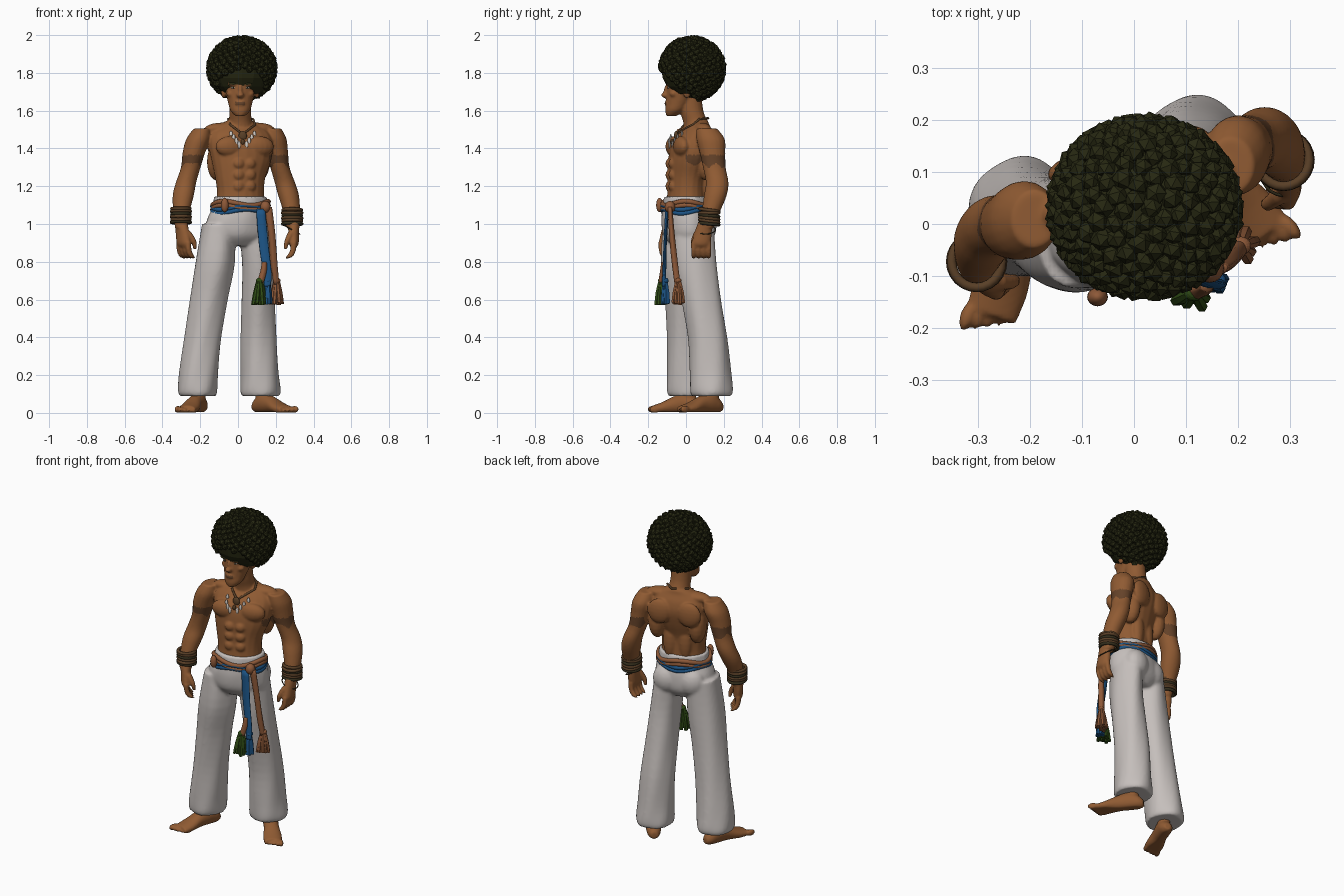
import bpy, bmesh, math, random
from mathutils import Vector, Matrix
from mathutils.bvhtree import BVHTree

if "Cube" in bpy.data.objects:
    bpy.data.objects.remove(bpy.data.objects["Cube"])
random.seed(3)


def material(name, *rgb):
    m = bpy.data.materials.new(name)
    m.use_nodes = True
    m.diffuse_color = (*rgb, 1)
    m.node_tree.nodes["Principled BSDF"].inputs["Base Color"].default_value = (*rgb, 1)
    return m


skin = material("skin", .28, .105, .033)
ink = material("tattoo", .13, .055, .022)
black = material("hair", .02, .021, .006)
cotton = material("trouser cotton", .56, .52, .5)
blue = material("blue cloth", .012, .09, .24)
green = material("green tassel", .03, .075, .008)
tan = material("tan cloth", .27, .1, .04)
cord_brown = material("cord brown", .1, .05, .02)
dark = material("dark leather", .035, .028, .012)
bone = material("bone", .65, .6, .55)


def turn(x, y, z, degrees):
    return Matrix.Translation((x, y, z)) @ Matrix.Rotation(math.radians(degrees), 4, 'Z')


def loft(bm, pts, m=Matrix(), ripple=0, lobes=5, n=20, steps=4):
    """Skin elliptical rings (x, y, z, half width, half depth) with a smooth spline."""
    p = [Vector(q) for q in pts]
    last, rings = len(p) - 1, []
    for k in range(last * steps + 1):
        i = min(k // steps, last - 1)
        t = k / steps - i
        a, b, c, d = p[max(i - 1, 0)], p[i], p[i + 1], p[min(i + 2, last)]
        q = (b * 2 + (c - a) * t + (a * 2 - b * 5 + c * 4 - d) * t * t
             + (b * 3 - a - c * 3 + d) * t ** 3) * .5
        ring = []
        for j in range(n):
            u = math.tau * j / n
            r = 1 + ripple * math.sin(lobes * u + k * .35)
            co = m @ Vector((q[0] + q[3] * r * math.cos(u), q[1] + q[4] * r * math.sin(u), q[2]))
            co.z = max(co.z, .004)
            ring.append(bm.verts.new(co))
        rings.append(ring)
    for lo, hi in zip(rings, rings[1:]):
        for j in range(n):
            bm.faces.new((lo[j - 1], lo[j], hi[j], hi[j - 1]))
    bm.faces.new(rings[0][::-1])
    bm.faces.new(rings[-1])


def blob(bm, loc, size, m=Matrix()):
    bmesh.ops.create_uvsphere(bm, u_segments=16, v_segments=10, radius=1,
                              matrix=m @ Matrix.Translation(loc) @ Matrix.Diagonal((*size, 1)))


def finish(name, bm, mat, smooth=True, voxel=0, relax=4):
    bmesh.ops.recalc_face_normals(bm, faces=bm.faces)
    mesh = bpy.data.meshes.new(name)
    bm.to_mesh(mesh)
    bm.free()
    ob = bpy.data.objects.new(name, mesh)
    bpy.context.collection.objects.link(ob)
    if voxel:  # fuse overlapping volumes into one surface
        r = ob.modifiers.new("fuse", 'REMESH')
        r.mode, r.voxel_size = 'VOXEL', voxel
        s = ob.modifiers.new("relax", 'SMOOTH')
        s.factor, s.iterations = .5, relax
        bpy.context.view_layer.update()
        dg = bpy.context.evaluated_depsgraph_get()
        mesh = bpy.data.meshes.new_from_object(ob.evaluated_get(dg))
        ob.modifiers.clear()
        ob.data = mesh
    mesh.materials.clear()
    mesh.materials.append(mat)
    mesh.polygons.foreach_set("use_smooth", [smooth] * len(mesh.polygons))
    return ob


def cord(name, pts, radius, mat, closed=False):
    cu = bpy.data.curves.new(name, 'CURVE')
    cu.dimensions, cu.bevel_depth, cu.bevel_resolution = '3D', radius, 2
    sp = cu.splines.new('POLY')
    sp.points.add(len(pts) - 1)
    for point, co in zip(sp.points, pts):
        point.co = (*co, 1)
    sp.use_cyclic_u = closed
    tmp = bpy.data.objects.new(name, cu)
    mesh = bpy.data.meshes.new_from_object(tmp)
    bpy.data.objects.remove(tmp)
    bm = bmesh.new()
    bm.from_mesh(mesh)
    return finish(name, bm, mat)


def oval(m, rx, ry, wave=0, lobes=3, phase=0, n=48):
    angles = [math.tau * i / n for i in range(n)]
    return [m @ Vector((rx * math.cos(u), ry * math.sin(u), wave * math.sin(lobes * u + phase)))
            for u in angles]


# Body: torso, neck, head, arms, hands and feet fused into one skin
TORSO = turn(.01, .05, 0, 15)
body = bmesh.new()
loft(body, [(-.01, -.05, 1.08, .135, .105), (-.01, -.048, 1.17, .127, .097),
            (-.01, -.045, 1.25, .137, .096), (0, -.03, 1.34, .163, .11),
            (0, -.015, 1.42, .175, .113), (0, 0, 1.48, .165, .09),
            (0, .01, 1.525, .11, .06), (0, .015, 1.55, .06, .05)], TORSO)
for s in (-1, 1):
    blob(body, (s * .078, -.098, 1.41), (.082, .04, .055), TORSO)   # chest
    blob(body, (s * .09, .085, 1.42), (.07, .03, .075), TORSO)      # shoulder blade
    blob(body, (s * .12, .03, 1.33), (.05, .06, .1), TORSO)         # side muscle
    blob(body, (s * .09, .01, 1.505), (.1, .045, .032), TORSO)      # neck slope
    blob(body, (s * .045, .03, 1.22), (.04, .03, .11), TORSO)       # lower back
    for row in range(3):
        blob(body, (s * .031 - .01, -.132, 1.2 + row * .06), (.03, .02, .028), TORSO)
loft(body, [(.012, .06, 1.48, .08, .07), (.012, .05, 1.54, .062, .065),
            (.012, .03, 1.6, .058, .062), (.012, .02, 1.7, .058, .06)])
loft(body, [(.012, -.078, 1.572, .026, .026), (.012, -.058, 1.6, .052, .052),
            (.012, -.04, 1.64, .064, .066), (.012, -.02, 1.69, .076, .084),
            (.012, -.01, 1.73, .083, .092), (.012, 0, 1.78, .085, .1), (.012, .01, 1.83, .07, .08)])
HEAD = Matrix.Translation((.012, 0, 0))
blob(body, (0, -.108, 1.683), (.02, .024, .016), HEAD)
blob(body, (0, -.102, 1.705), (.011, .016, .034), HEAD)
blob(body, (0, -.1, 1.638), (.028, .014, .016), HEAD)
blob(body, (0, -.088, 1.592), (.026, .02, .02), HEAD)
for s in (-1, 1):
    blob(body, (s * .037, -.088, 1.742), (.034, .018, .012), HEAD)
    blob(body, (s * .05, -.065, 1.69), (.024, .022, .02), HEAD)
    blob(body, (s * .088, .005, 1.7), (.014, .022, .035), HEAD)
loft(body, [(-.19, .01, 1.505, .045, .055), (-.21, .008, 1.45, .064, .075),
            (-.233, 0, 1.38, .06, .068), (-.25, 0, 1.3, .052, .058), (-.275, -.005, 1.22, .054, .057),
            (-.29, -.03, 1.15, .056, .056), (-.3, -.065, 1.06, .043, .044), (-.3, -.085, .98, .034, .038)])
loft(body, [(.185, .11, 1.505, .045, .055), (.195, .13, 1.45, .062, .075),
            (.207, .14, 1.38, .058, .068), (.222, .15, 1.3, .051, .06), (.248, .165, 1.22, .054, .06),
            (.268, .155, 1.15, .055, .06), (.285, .13, 1.06, .044, .048), (.29, .11, .98, .034, .038)])
for s, m in ((1, turn(-.3, -.085, .99, 38)), (-1, turn(.295, .1, .99, 0))):
    loft(body, [(0, 0, .02, .032, .036), (0, -.01, -.04, .028, .047),
                (0, -.02, -.09, .027, .05), (0, -.02, -.11, .018, .042)], m)
    for i in range(4):
        y = -.06 + i * .027
        loft(body, [(0, y, -.085, .016, .014), (s * .004, y, -.13, .016, .0135),
                    (s * .022, y, -.162, .018, .012), (s * .038, y, -.172, .01, .008)], m, n=10)
    loft(body, [(s * .012, -.04, -.03, .018, .018), (s * .035, -.06, -.08, .015, .015),
                (s * .045, -.06, -.125, .009, .009)], m, n=10)
for s, heel, toe in ((-1, (-.195, .05), (-.285, -.205)), (1, (.105, .165), (.265, -.03))):
    start, end = Vector((*heel, 0)), Vector((*toe, 0))
    way = (end - start).normalized()
    side = Vector((0, 0, 1)).cross(way)
    m = Matrix((side, (0, 0, 1), way)).transposed().to_4x4()
    m.translation = start
    loft(body, [(0, .03, -.03, .02, .02), (0, .04, 0, .038, .04), (0, .052, .05, .043, .055),
                (0, .045, .11, .043, .047), (0, .026, .18, .053, .033), (0, .018, .24, .05, .02)], m)
    loft(body, [(0, 0, .03, .035, .035), (0, 0, .12, .036, .038), (0, 0, .22, .045, .045)],
         Matrix.Translation(start + way * .035))
    for i in range(5):
        r = .019 - i * .0022
        blob(body, (s * (.042 - i * .021), r, .255 - i * .01), (r * .75, r, .03), m)
body = finish("body", body, skin, voxel=.0065, relax=3)

# Painted arm bands, eyebrows and lips, chosen by position on the skin
for mat in (ink, black):
    body.data.materials.append(mat)
for f in body.data.polygons:
    x, y, z = f.center
    dx = abs(x - .012)
    if abs(x) > .165 and 1.31 + .012 * math.sin(90 * y) < z < 1.365:
        f.material_index = 1
    elif y < -.07 and dx < .026 and 1.63 < z < 1.646:
        f.material_index = 1
    elif y < -.05 and .014 < dx < .062 and 1.737 < z < 1.75:
        f.material_index = 2
tree = BVHTree.FromPolygons([v.co for v in body.data.vertices],
                            [f.vertices[:] for f in body.data.polygons])


def in_front(x, z, gap=.002):
    return Vector((x, tree.ray_cast(Vector((x, -1, z)), Vector((0, 1, 0)))[0].y - gap, z))


eyes, pupils = bmesh.new(), bmesh.new()
for s in (-1, 1):
    spot = in_front(.012 + s * .036, 1.722, 0)
    blob(eyes, spot, (.014, .003, .005))
    blob(pupils, spot, (.005, .005, .005))
finish("eye_whites", eyes, bone)
finish("pupils", pupils, black)

# Hair: rounded core covered in small clumps, open over the face
hair = bmesh.new()
MIDDLE, SIZE = Vector((.02, .032, 1.822)), Vector((.172, .163, .16))
blob(hair, MIDDLE, SIZE)
COUNT = 330
for i in range(COUNT):
    h = 1 - 2 * (i + .5) / COUNT
    u, w = i * math.pi * (3 - math.sqrt(5)), math.sqrt(1 - h * h)
    p = MIDDLE + Vector((w * math.cos(u), w * math.sin(u), h)) * SIZE
    if p.z > 1.75 - .85 * (p.y + .05):
        spin = Matrix.Rotation(random.uniform(0, 3), 4, (1, 1, 1))
        bmesh.ops.create_icosphere(hair, subdivisions=1, radius=random.uniform(.019, .024),
                                   matrix=Matrix.Translation(p) @ spin)
finish("hair", hair, black, smooth=False)

# Trousers: hips and two flared legs
trousers = bmesh.new()
loft(trousers, [(-.01, -.05, 1.145, .142, .113), (-.01, -.05, 1.09, .15, .12),
                (-.018, -.045, 1.02, .172, .13), (-.02, -.04, .94, .17, .122),
                (-.015, -.035, .885, .11, .08)], TORSO, ripple=.008, lobes=9, n=36)
for s in (-1, 1):
    blob(trousers, (s * .075 - .01, .035, .985), (.08, .06, .085), TORSO)
loft(trousers, [(-.105, -.015, 1, .085, .11), (-.122, -.02, .8, .104, .112), (-.155, -.01, .6, .1, .1),
                (-.185, 0, .4, .098, .1), (-.207, .008, .22, .103, .11),
                (-.215, .014, .12, .104, .116), (-.214, .014, .09, .096, .106)],
     ripple=.022, n=36)
loft(trousers, [(.08, .035, 1, .08, .11), (.1, .05, .8, .08, .11), (.106, .082, .6, .087, .105),
                (.11, .115, .4, .095, .104), (.115, .128, .22, .1, .11),
                (.118, .134, .12, .107, .113), (.118, .134, .09, .1, .105)], ripple=.022, n=36)
finish("trousers", trousers, cotton, voxel=.009)

# Belt: wound blue and tan cloths with knots
BELT = TORSO @ Matrix.Translation((-.01, -.05, 1.085))
for name, mat, lift, phase in (("belt_blue", blue, -.008, 0), ("belt_tan", tan, .014, 2.6)):
    for k in (-.01, .01):
        cord(name, oval(BELT @ Matrix.Translation((0, 0, lift + k)), .15, .12, .011, 3, phase),
             .013, mat, True)
knots = bmesh.new()
blob(knots, (-.07, -.14, 1.1), (.02, .018, .038))
blob(knots, (.145, -.085, 1.09), (.028, .028, .032))
finish("belt_knots", knots, tan)

# Hanging sashes and tassels
for name, mat, path in (
        ("sash_blue", blue, [(.12, -.1, 1.08, .024, .01), (.135, -.11, .9, .024, .008),
                             (.155, -.115, .74, .022, .01), (.155, -.115, .67, .018, .012)]),
        ("sash_tan", tan, [(.16, -.085, 1.09, .02, .012), (.178, -.075, .95, .018, .014),
                           (.19, -.06, .8, .018, .016), (.203, -.045, .68, .016, .016)]),
        ("sash_green_cord", tan, [(.14, -.12, .8, .013, .01), (.135, -.125, .75, .016, .012),
                                  (.118, -.13, .69, .018, .016)])):
    strip = bmesh.new()
    loft(strip, path, ripple=.06, lobes=4)
    finish(name, strip, mat)
for name, mat, x, y, z, spread in (("tassel_green", green, .115, -.13, .7, .04),
                                   ("tassel_blue", blue, .157, -.11, .7, .02),
                                   ("tassel_tan", tan, .205, -.042, .7, .036)):
    tassel = bmesh.new()
    for i in range(13):
        u = i * 2.4
        r = spread * math.sqrt(i / 12)
        dx, dy = r * math.cos(u), r * .85 * math.sin(u)
        loft(tassel, [(x + dx * .3, y + dy * .3, z, .008, .008),
                      (x + dx * .65, y + dy * .7, z - .06, .012, .012),
                      (x + dx, y + dy, z - .115 - random.uniform(0, .015), .011, .011)],
             n=6, steps=2)
    blob(tassel, (x, y, z), (.02, .018, .016))
    finish(name, tassel, mat, smooth=False)

# Wrist wraps
for side, m, r in (("right", turn(-.302, -.072, 1.045, 0), .05), ("left", turn(.287, .123, 1.037, 0), .051)):
    for i in range(6):
        lean = Matrix.Rotation(random.uniform(-.15, .15), 4, 'X')
        ring = m @ Matrix.Translation((0, 0, -.036 + i * .0145)) @ lean
        cord(side + "_wrist_wrap", oval(ring, r - .002 * (i % 2), r, n=24), .009,
             dark if i % 3 == 0 else cord_brown, True)
cord("loose_wrist_ring", oval(turn(.285, .105, .97, 0) @ Matrix.Rotation(.5, 4, 'Y'), .048, .05, n=24),
     .003, dark, True)

# Necklace: cord on the chest, carved pendant and bone teeth
front = [in_front(.025 + s * .011, 1.475 + abs(s) * .0085, .003) for s in range(-6, 7)]
back = [Vector((.08, .07, 1.555)), Vector((.015, .118, 1.56)), Vector((-.052, .06, 1.555))]
cord("necklace_cord", front + back, .006, cord_brown, True)
pendant, teeth = bmesh.new(), bmesh.new()
blob(pendant, in_front(.025, 1.465), (.022, .012, .028))
blob(pendant, in_front(.025, 1.435), (.01, .01, .016))
for s in (-1, 1):
    for i in range(4):
        x, z = .025 + s * (.02 + i * .014), 1.42 + i * .018
        blob(teeth, in_front(x, z, 0), (.009, .006, .02))
finish("pendant", pendant, cord_brown)
finish("bone_teeth", teeth, bone)
